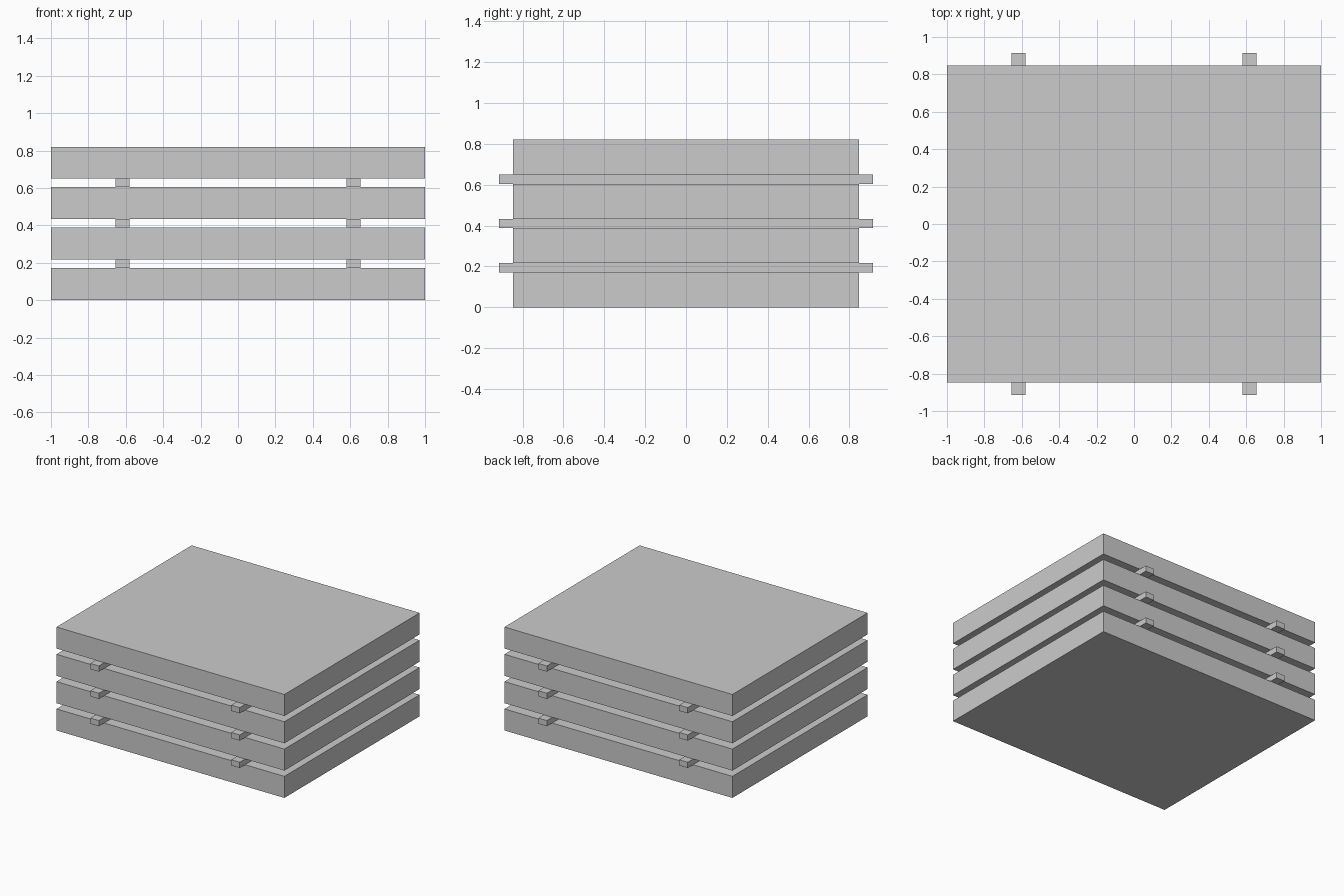
import bpy

if "Cube" in bpy.data.objects:
    bpy.data.objects.remove(bpy.data.objects["Cube"])

# One plain grey for everything
grey = bpy.data.materials.new("plain grey")
grey.diffuse_color = (0.6, 0.6, 0.6, 1)
grey.use_nodes = True
grey.node_tree.nodes["Principled BSDF"].inputs["Base Color"].default_value = grey.diffuse_color


def box(name, size, centre):
    bpy.ops.mesh.primitive_cube_add(size=1, location=centre)
    ob = bpy.context.object
    ob.name = name
    ob.scale = size
    bpy.ops.object.transform_apply(location=False, rotation=False, scale=True)
    ob.data.materials.append(grey)
    return ob


COUNT, THICK, PITCH = 4, 0.171, 0.2165
GAP = PITCH - THICK

for i in range(COUNT):
    z = i * PITCH
    # Stacked slab
    box(f"slab_{i + 1}", (2, 1.694, THICK), (0, 0, z + THICK / 2))
    # Pair of spacer battens resting on each slab but the top one
    if i < COUNT - 1:
        for side, x in (("left", -0.618), ("right", 0.618)):
            box(f"spacer_{side}_{i + 1}", (0.075, 1.829, GAP),
                (x, 0, z + THICK + GAP / 2))
